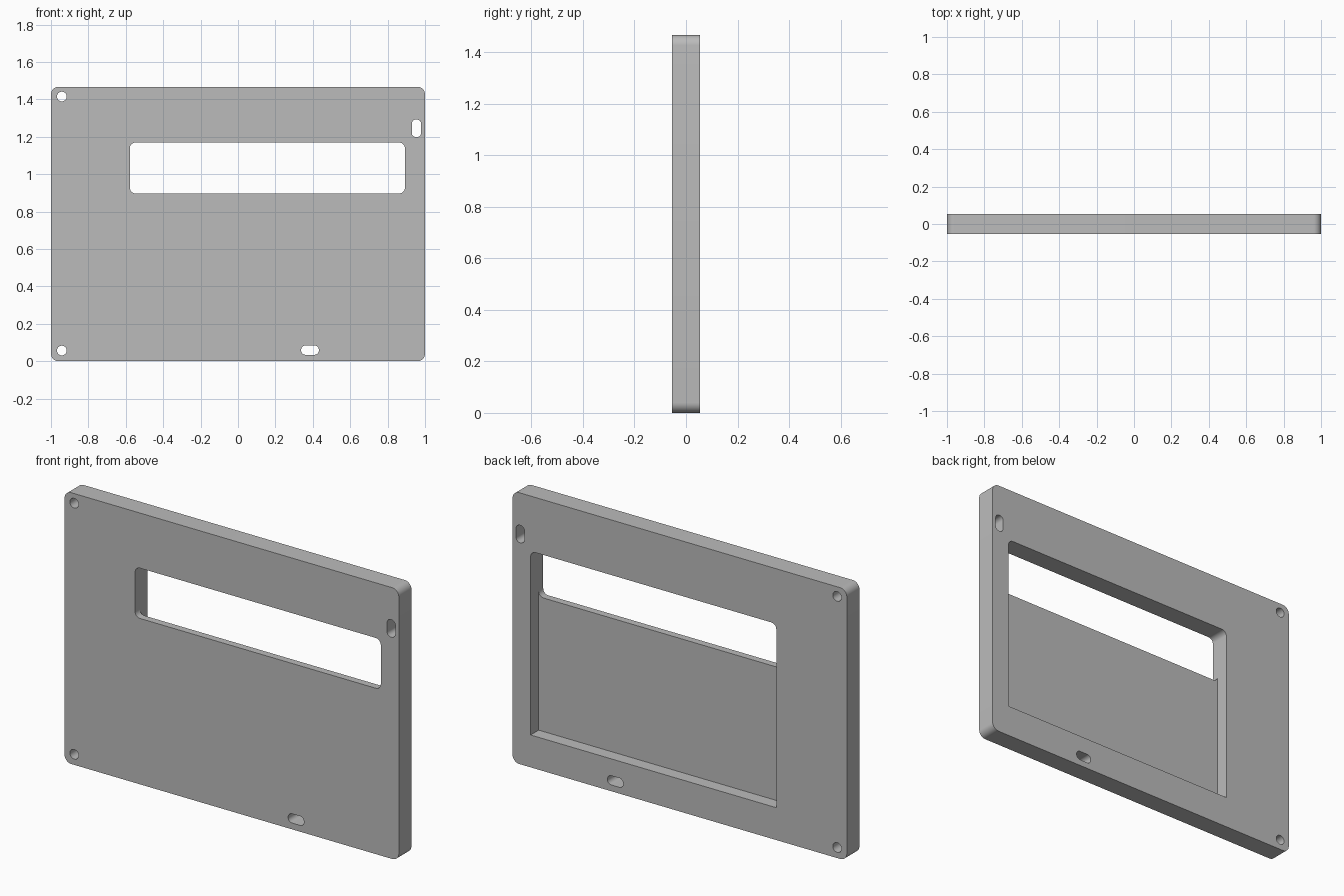
import bpy
import bmesh
from math import cos, sin, pi, radians

HALF_Y = 0.054      # half the plate thickness
FLOOR_Y = -0.015    # depth reached by the rear pocket
HEIGHT = 1.467

cube = bpy.data.objects.get("Cube")
if cube:
    bpy.data.objects.remove(cube, do_unlink=True)

grey = bpy.data.materials.new("plain_grey")
grey.use_nodes = True
colour = (0.5, 0.5, 0.5, 1)
grey.diffuse_color = colour
grey.node_tree.nodes["Principled BSDF"].inputs["Base Color"].default_value = colour


def slab(name, x0, x1, z0, z1, y0, y1, top_r, bottom_r, steps=10):
    """Rounded rectangle in the xz plane, extruded from y0 to y1."""
    corners = [(x1, z1, -1, -1, top_r), (x0, z1, 1, -1, top_r),
               (x0, z0, 1, 1, bottom_r), (x1, z0, -1, 1, bottom_r)]
    bm = bmesh.new()
    ring = []
    for i, (x, z, sx, sz, r) in enumerate(corners):
        count = steps if r else 0
        for k in range(count + 1):
            a = pi / 2 * (i + k / max(count, 1))
            ring.append(bm.verts.new((x + sx * r + r * cos(a), y0,
                                      z + sz * r + r * sin(a))))
    bmesh.ops.remove_doubles(bm, verts=ring, dist=1e-5)
    face = bm.faces.new([v for v in ring if v.is_valid])
    out = bmesh.ops.extrude_face_region(bm, geom=[face])
    moved = [g for g in out["geom"] if isinstance(g, bmesh.types.BMVert)]
    bmesh.ops.translate(bm, verts=moved, vec=(0, y1 - y0, 0))
    bmesh.ops.recalc_face_normals(bm, faces=bm.faces)
    mesh = bpy.data.meshes.new(name)
    bm.to_mesh(mesh)
    bm.free()
    mesh.materials.append(grey)
    obj = bpy.data.objects.new(name, mesh)
    bpy.context.collection.objects.link(obj)
    return obj


def through(name, cx, cz, w, h, r):
    """Cutter passing through the whole plate."""
    return slab(name, cx - w / 2, cx + w / 2, cz - h / 2, cz + h / 2,
                -0.2, 0.2, r, r)


# Main plate
plate = slab("panel_plate", -1, 1, 0, HEIGHT, -HALF_Y, HALF_Y, 0.04, 0.04)

# Window, rear pocket, screw holes and slots
cutters = [
    through("window_cutter", 0.157, 1.033, 1.47, 0.272, 0.03),
    slab("pocket_cutter", -0.578, 0.892, 0.175, 1.169, FLOOR_Y, 0.2, 0.03, 0),
    through("upper_hole_cutter", -0.942, 1.415, 0.052, 0.052, 0.0259),
    through("lower_hole_cutter", -0.942, 0.057, 0.052, 0.052, 0.0259),
    through("side_slot_cutter", 0.954, 1.245, 0.05, 0.095, 0.024),
    through("bottom_slot_cutter", 0.385, 0.059, 0.095, 0.05, 0.024),
]
bpy.context.view_layer.objects.active = plate
for cutter in cutters:
    cutter.hide_render = True
    cut = plate.modifiers.new(cutter.name, "BOOLEAN")
    cut.operation = "DIFFERENCE"
    cut.solver = "EXACT"
    cut.object = cutter
    bpy.ops.object.modifier_apply(modifier=cut.name)
    bpy.data.objects.remove(cutter, do_unlink=True)

# Smooth rounded corners, sharp rims
bpy.ops.object.select_all(action="DESELECT")
plate.select_set(True)
bpy.ops.object.shade_smooth_by_angle(angle=radians(30))
